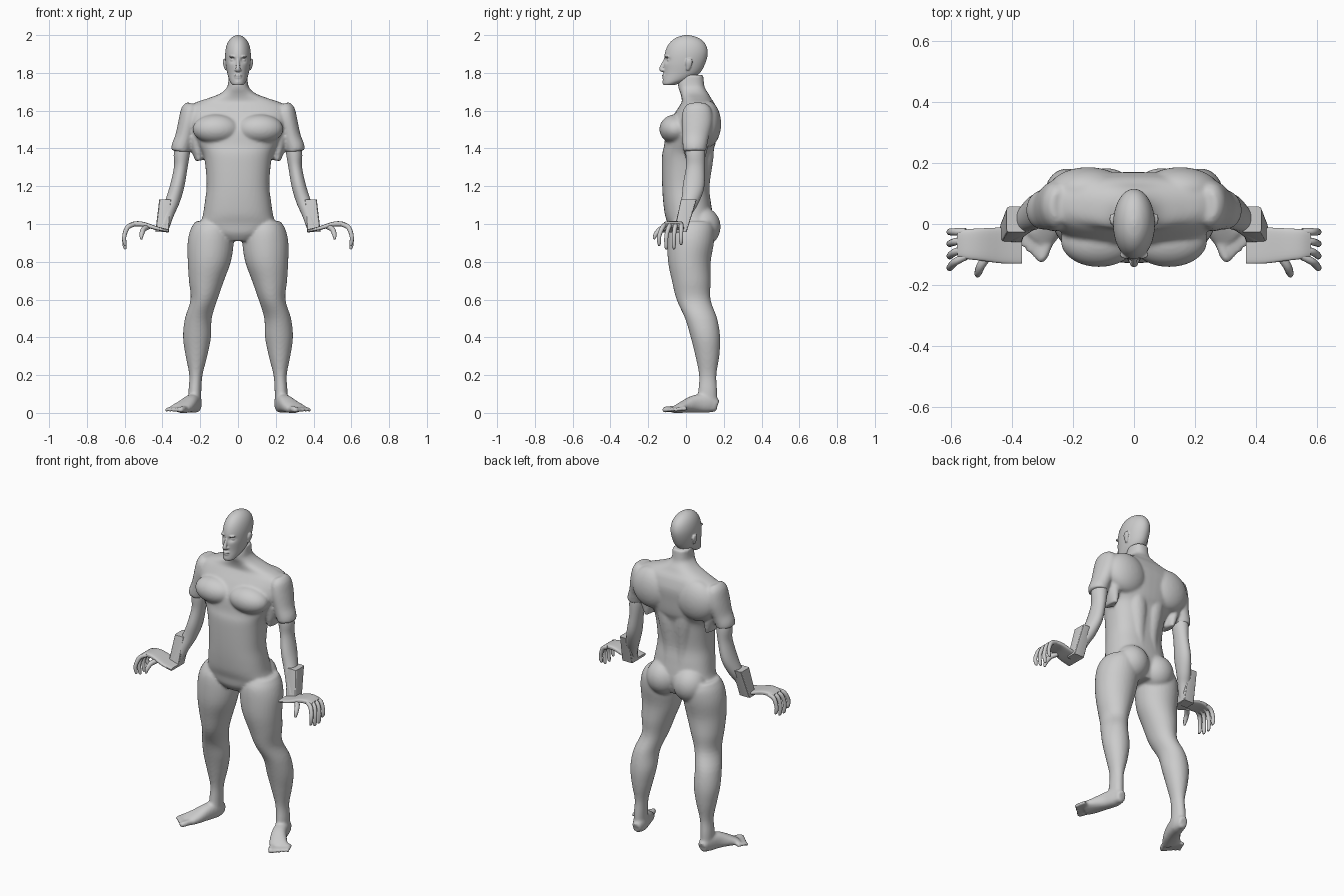
import bpy, bmesh, math
from mathutils import Vector, Matrix

skin = bpy.data.materials.new("plain_grey")
skin.diffuse_color = (0.6, 0.6, 0.6, 1)


def spline(pts, steps):
    """Catmull-Rom samples through rows of numbers."""
    rows = []
    for i in range(len(pts) - 1):
        p0, p1 = pts[max(i - 1, 0)], pts[i]
        p2, p3 = pts[i + 1], pts[min(i + 2, len(pts) - 1)]
        for k in range(steps):
            t = k / steps
            rows.append([0.5 * (2 * b + (c - a) * t + (2 * a - 5 * b + 4 * c - d) * t * t
                                + (3 * b - a - 3 * c + d) * t ** 3)
                         for a, b, c, d in zip(p0, p1, p2, p3)])
    return rows + [list(pts[-1])]


def tube(bm, pts, ref=(0, 1, 0), side=1, power=2.0, n=24, steps=4, level=False):
    """Loft of rows (x, y, z, a, b); b is the radius along ref, a across it."""
    rows = spline(pts, steps)
    rings = []
    for i, (x, y, z, a, b) in enumerate(rows):
        lo, hi = rows[max(i - 1, 0)], rows[min(i + 1, len(rows) - 1)]
        t = Vector((0, 0, 1)) if level else (Vector(hi[:3]) - Vector(lo[:3])).normalized()
        v = Vector(ref)
        v = (v - t * v.dot(t)).normalized()
        u = v.cross(t)
        ring = []
        for k in range(n):
            ang = 2 * math.pi * (k + 0.5) / n
            c, s = math.cos(ang), math.sin(ang)
            c = math.copysign(abs(c) ** (2 / power), c)
            s = math.copysign(abs(s) ** (2 / power), s)
            p = Vector((x, y, z)) + u * (max(a, 0.002) * c) + v * (max(b, 0.002) * s)
            ring.append(bm.verts.new((p.x * side, p.y, p.z)))
        rings.append(ring)
    for r, q in zip(rings, rings[1:]):
        for k in range(n):
            bm.faces.new((r[k], r[(k + 1) % n], q[(k + 1) % n], q[k]))
    bm.faces.new(rings[0])
    bm.faces.new(rings[-1])


def ball(bm, center, radii, side=1):
    m = Matrix.Translation((center[0] * side, center[1], center[2])) @ Matrix.Diagonal((*radii, 1))
    bmesh.ops.create_uvsphere(bm, u_segments=32, v_segments=20, radius=1, matrix=m)


def finish(bm, name, voxel=None, smooth=0, angle=40):
    bmesh.ops.recalc_face_normals(bm, faces=bm.faces[:])
    me = bpy.data.meshes.new(name)
    bm.to_mesh(me)
    bm.free()
    me.materials.append(skin)
    for p in me.polygons:
        p.use_smooth = True
    ob = bpy.data.objects.new(name, me)
    bpy.context.collection.objects.link(ob)
    if voxel:
        r = ob.modifiers.new("blend", 'REMESH')
        r.mode = 'VOXEL'
        r.voxel_size = voxel
        r.use_smooth_shade = True
        s = ob.modifiers.new("relax", 'SMOOTH')
        s.factor = 0.5
        s.iterations = smooth
    else:
        bpy.ops.object.select_all(action='DESELECT')
        ob.select_set(True)
        bpy.context.view_layer.objects.active = ob
        bpy.ops.object.shade_smooth_by_angle(angle=math.radians(angle))
    return ob


# Trunk from crotch to neck: (z, y, half width, half depth)
body = bmesh.new()
trunk = [(.91, .03, .09, .09), (.95, .025, .16, .112), (1.0, .025, .195, .122),
         (1.05, .015, .185, .127), (1.12, .005, .175, .126), (1.2, -.003, .166, .123),
         (1.3, 0, .172, .128), (1.37, .005, .185, .131), (1.42, .02, .212, .135),
         (1.5, .03, .25, .135), (1.57, .05, .27, .12), (1.62, .06, .262, .098),
         (1.645, .062, .22, .085), (1.665, .055, .16, .078), (1.69, .045, .095, .074),
         (1.72, .03, .06, .07), (1.75, .027, .052, .068), (1.79, .035, .05, .056)]
tube(body, [(0, y, z, a, b) for z, y, a, b in trunk], power=2.4, n=48, level=True)

for s in (1, -1):
    # Muscle masses: chest, shoulder blades, buttocks, spine ridges, armpit folds
    ball(body, (.115, -.055, 1.502), (.125, .086, .078), s)
    ball(body, (.15, .11, 1.53), (.13, .076, .125), s)
    ball(body, (.09, .085, .985), (.1, .098, .105), s)
    tube(body, [(.045, .1, 1.08, .04, .035), (.045, .085, 1.2, .042, .04),
                (.055, .1, 1.35, .055, .045), (.07, .11, 1.45, .05, .04)], side=s)
    tube(body, [(.207, .05, 1.335, .018, .05), (.215, .05, 1.4, .035, .065),
                (.23, .05, 1.47, .035, .07)], side=s)
    # Shoulder and thick upper arm
    tube(body, [(.24, .06, 1.635, .03, .05), (.25, .06, 1.605, .05, .075),
                (.262, .058, 1.54, .054, .082), (.283, .05, 1.46, .05, .07),
                (.3, .046, 1.41, .052, .064), (.304, .046, 1.385, .048, .06)], side=s)
    # Leg
    tube(body, [(.14, .035, 1.015, .085, .1), (.142, .03, .97, .11, .12),
                (.145, .025, .9, .122, .123), (.152, .018, .8, .114, .113),
                (.167, .028, .7, .093, .103), (.18, .04, .6, .071, .09),
                (.21, .08, .5, .071, .085), (.217, .103, .4, .074, .078),
                (.22, .113, .3, .057, .063), (.223, .115, .2, .035, .046),
                (.228, .115, .12, .034, .05), (.229, .112, .06, .034, .054),
                (.229, .115, .012, .03, .05)], side=s, n=32, level=True)
    # Foot and toes, turned outward
    tube(body, [(.226, .165, .035, .032, .026), (.229, .12, .05, .05, .038),
                (.25, .05, .048, .047, .042), (.283, -.01, .033, .032, .05),
                (.318, -.05, .02, .019, .052)], ref=(1, 0, 0), side=s, power=2.4)
    for i in range(5):
        x, y, r = .283 + .0205 * i, -.068 + .011 * i, (.017, .012, .012, .011, .011)[i]
        d = .058 - .005 * i
        tube(body, [(x - .01, y + .03, .022, r, r), (x + .2 * d, y - .5 * d, .019, r, r),
                    (x + .4 * d, y - .9 * d, .014, r * .85, r * .85),
                    (x + .42 * d, y - .98 * d, .013, r * .4, r * .4)],
             ref=(1, 0, 0), side=s, n=12)
finish(body, "body", voxel=.008, smooth=5)

# Head: (z, y, half width, half depth), with eye sockets pressed in
head = bmesh.new()
skull = [(1.735, -.09, .026, .03), (1.745, -.078, .037, .045), (1.765, -.05, .047, .073),
         (1.8, -.022, .057, .096), (1.85, -.008, .066, .11), (1.9, .001, .068, .114),
         (1.94, .005, .062, .104), (1.97, .006, .049, .082), (1.99, .005, .03, .05),
         (2.0, .004, .008, .012)]
tube(head, [(0, y, z, a, b) for z, y, a, b in skull], n=64, steps=6, level=True)
for v in head.verts:
    if v.co.y < -.03:
        dx, dz = (abs(v.co.x) - .028) / .015, (v.co.z - 1.868) / .013
        v.co.y += .016 * math.exp(-dx * dx - dz * dz)
# Nose, lips, chin
tube(head, [(0, -.107, 1.875, .007, .008), (0, -.122, 1.845, .009, .01),
            (0, -.131, 1.82, .013, .011), (0, -.122, 1.81, .012, .008)], n=16)
ball(head, (0, -.117, 1.787), (.022, .011, .0055))
ball(head, (0, -.115, 1.776), (.02, .011, .0055))
ball(head, (0, -.107, 1.751), (.022, .018, .014))
for s in (1, -1):
    # Eyes, brows, nostrils and ears
    ball(head, (.028, -.088, 1.868), (.013, .012, .01), s)
    ball(head, (.026, -.1, 1.886), (.022, .014, .006), s)
    ball(head, (.012, -.117, 1.815), (.007, .011, .006), s)
    tube(head, [(.062, .008, 1.815, .006, .009), (.067, .012, 1.83, .007, .013),
                (.072, .016, 1.855, .008, .019), (.072, .016, 1.874, .006, .014)],
         side=s, n=16)
finish(head, "head", voxel=.004, smooth=3)

for s, tag in ((1, "left"), (-1, "right")):
    # Slim lower arm
    arm = bmesh.new()
    tube(arm, [(.285, .05, 1.46, .035, .045), (.297, .05, 1.38, .043, .052),
               (.303, .05, 1.3, .036, .05), (.322, .04, 1.2, .038, .057),
               (.347, .02, 1.12, .038, .046), (.37, -.005, 1.06, .034, .036),
               (.395, -.03, .98, .03, .03)], side=s)
    finish(arm, tag + "_arm")
    # Squared wrist block
    cuff = bmesh.new()
    tube(cuff, [(.385, .015, 1.13, .032, .042), (.402, -.03, .957, .036, .033)],
         side=s, power=9, n=16, steps=1, level=True)
    finish(cuff, tag + "_wrist_block", angle=30)
    # Flat hand plate with hanging fingers and thumb
    hand = bmesh.new()
    tube(hand, [(.368, -.07, .963, .009, .06), (.43, -.07, .977, .01, .059),
                (.5, -.067, .998, .013, .053), (.545, -.066, 1.0, .014, .049),
                (.575, -.066, .992, .011, .042)], side=s, power=4, steps=3)
    for i in range(4):
        y0 = -.106 + .027 * i
        y1 = (-.142, -.104, -.064, -.026)[i]
        tip = (.885, .867, .868, .89)[i]
        tube(hand, [(.55, y0, .998, .012, .012), (.585, (y0 + y1) / 2, .982, .013, .012),
                    (.602, y1, .935, .011, .011), (.6, y1, tip + .015, .01, .01),
                    (.594, y1, tip, .005, .005)], side=s, n=12)
    tube(hand, [(.475, -.1, .985, .014, .014), (.5, -.135, .972, .015, .014),
                (.51, -.16, .945, .012, .012), (.512, -.17, .92, .006, .006)],
         ref=(1, 0, 0), side=s, n=12)
    finish(hand, tag + "_hand")
